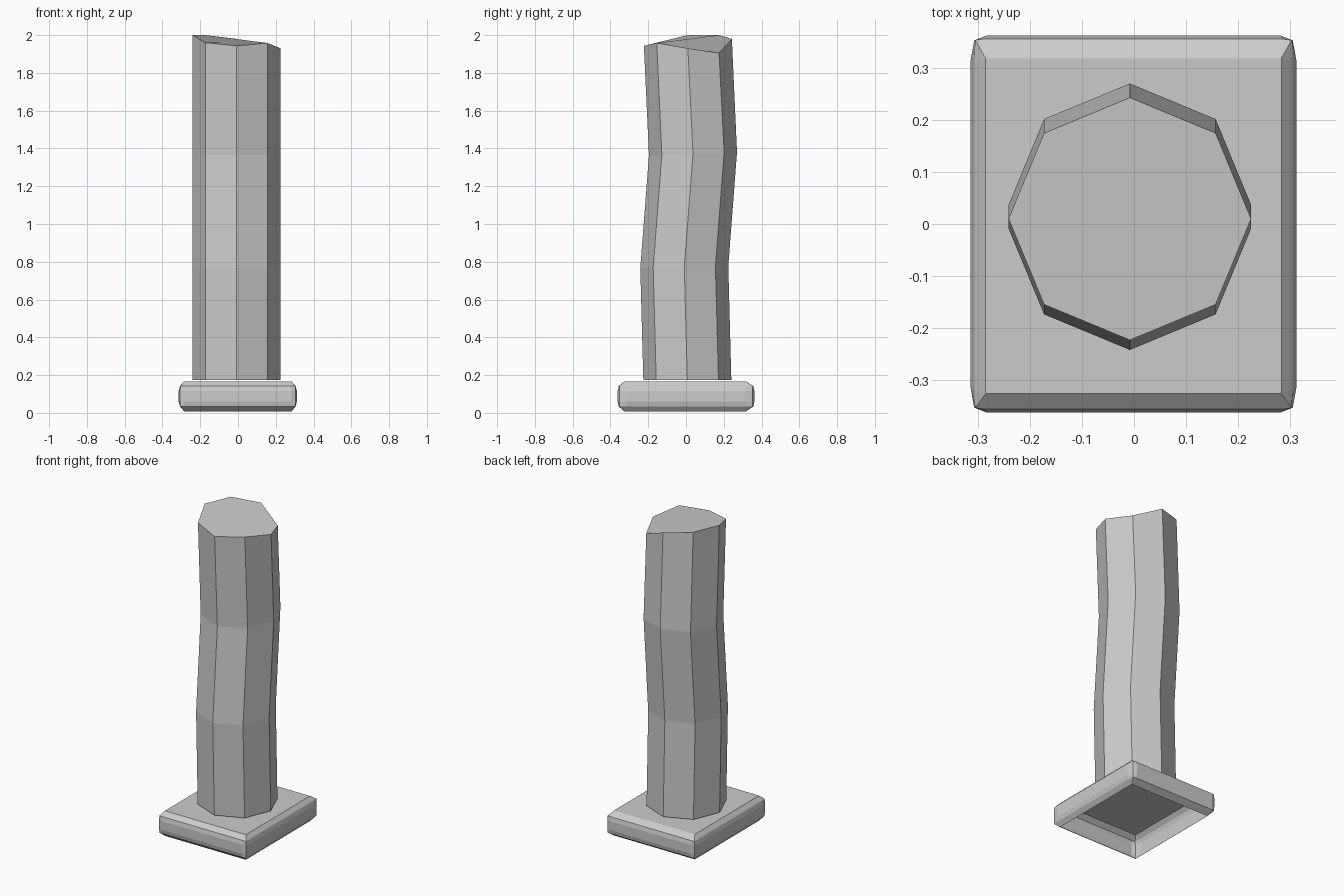
import bpy
from math import cos, sin, pi

if "Cube" in bpy.data.objects:
    bpy.data.objects.remove(bpy.data.objects["Cube"])


def make_object(name, rings, cap_top):
    """Join equal-length rings into an open-bottomed shell, optionally capped."""
    n = len(rings[0])
    verts = [v for ring in rings for v in ring]
    faces = []
    for r in range(len(rings) - 1):
        for i in range(n):
            j = (i + 1) % n
            faces.append((r * n + i, r * n + j, (r + 1) * n + j, (r + 1) * n + i))
    if cap_top:
        faces.append(tuple(range((len(rings) - 1) * n, len(rings) * n)))
    mesh = bpy.data.meshes.new(name)
    mesh.from_pydata(verts, [], faces)
    mesh.validate()
    mesh.update()
    obj = bpy.data.objects.new(name, mesh)
    bpy.context.collection.objects.link(obj)
    return obj


# Base: rounded slab, open underneath; each corner is three points
def slab_ring(z, a, b, in_x, in_y, corner, cy=0.0):
    quarter = [(a, b - in_y), (a - corner, b - corner * 1.3), (a - in_x, b)]
    pts = []
    for sx, sy in ((1, 1), (-1, 1), (-1, -1), (1, -1)):
        q = quarter if sx * sy > 0 else quarter[::-1]
        pts += [(sx * x - 0.001, sy * y + cy, z) for x, y in q]
    return pts


base = [
    slab_ring(0.008, 0.284, 0.322, 0.002, 0.002, 0.0005, -0.004),
    slab_ring(0.034, 0.306, 0.356, 0.022, 0.036, 0.002),
    slab_ring(0.060, 0.313, 0.362, 0.030, 0.047, 0.007),
    slab_ring(0.116, 0.313, 0.362, 0.030, 0.047, 0.007),
    slab_ring(0.142, 0.306, 0.356, 0.022, 0.036, 0.002),
    slab_ring(0.167, 0.284, 0.322, 0.002, 0.002, 0.0005, -0.004),
]
make_object("base_slab", base, True)


# Broken column: eight-sided shaft with two kinks and a jagged top
def shaft_ring(cy, heights):
    return [(-0.008 + 0.233 * cos(i * pi / 4), cy + 0.233 * sin(i * pi / 4), h)
            for i, h in enumerate(heights)]


def tilted(z, slope):
    return [z + slope * sin(i * pi / 4) for i in range(8)]


broken_top = [1.93, 1.905, 1.98, 2.0, 2.0, 1.96, 1.943, 1.958]
shaft = [
    shaft_ring(0.007, tilted(0.175, 0)),
    shaft_ring(-0.009, tilted(0.772, 0.005)),
    shaft_ring(0.037, tilted(1.372, 0.008)),
    shaft_ring(0.010, broken_top),
]
make_object("broken_shaft", shaft, True)
